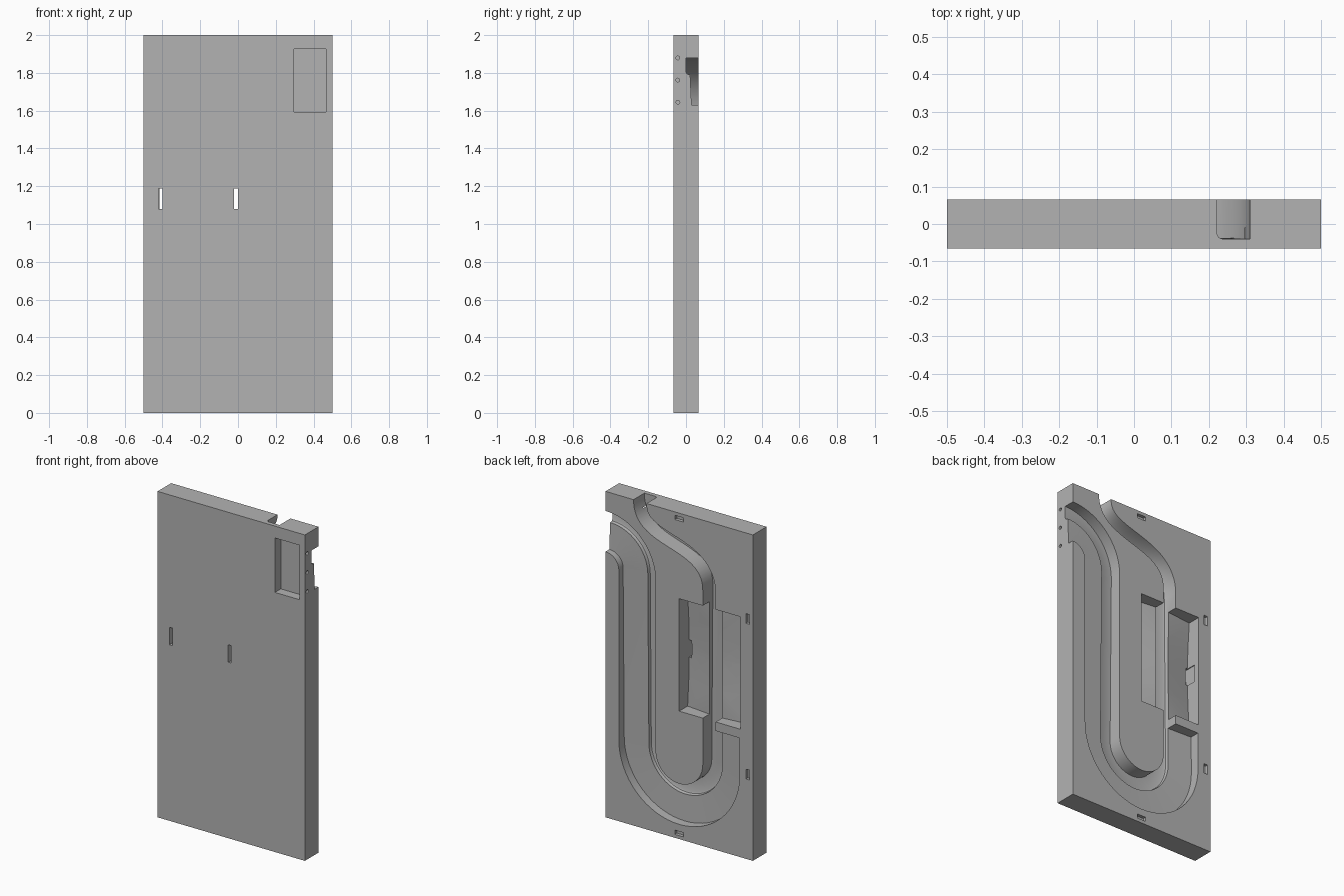
import bpy, bmesh, math
from mathutils import Vector

if "Cube" in bpy.data.objects:
    bpy.data.objects.remove(bpy.data.objects["Cube"])

BACK = 0.066          # half thickness of the panel

grey = bpy.data.materials.new("plain grey")
grey.diffuse_color = (0.45, 0.45, 0.45, 1)
grey.use_nodes = True
grey.node_tree.nodes["Principled BSDF"].inputs["Base Color"].default_value = grey.diffuse_color


def make(name, verts, faces):
    bm = bmesh.new()
    vs = [bm.verts.new(v) for v in verts]
    for f in faces:
        bm.faces.new([vs[i] for i in f])
    bmesh.ops.triangulate(bm, faces=[f for f in bm.faces if len(f.verts) == 4])
    bmesh.ops.recalc_face_normals(bm, faces=bm.faces)
    me = bpy.data.meshes.new(name)
    bm.to_mesh(me)
    bm.free()
    ob = bpy.data.objects.new(name, me)
    bpy.context.collection.objects.link(ob)
    return ob


def loft(name, rings):
    """Closed solid through a list of equal-sized rings."""
    n = len(rings[0])
    verts = [v for r in rings for v in r]
    faces = [[i * n + k, i * n + (k + 1) % n, (i + 1) * n + (k + 1) % n, (i + 1) * n + k]
             for i in range(len(rings) - 1) for k in range(n)]
    faces += [list(range(n)), list(range(len(verts) - n, len(verts)))]
    return make(name, verts, faces)


def box(name, x0, x1, y0, y1, z0, z1):
    return loft(name, [[(x0, y0, z), (x1, y0, z), (x1, y1, z), (x0, y1, z)] for z in (z0, z1)])


def arc(cx, cz, r, a0, a1, turn, n=24):
    """Points and tangents of an arc."""
    out = []
    for i in range(n + 1):
        a = math.radians(a0 + (a1 - a0) * i / n)
        p = Vector((cx + r * math.cos(a), cz + r * math.sin(a)))
        out.append((p, turn * Vector((-math.sin(a), math.cos(a)))))
    return out


def bezier(a, b, c, d, n=32):
    a, b, c, d = map(Vector, (a, b, c, d))
    out = []
    for i in range(n + 1):
        t = i / n
        u = 1 - t
        p = u**3 * a + 3 * u * u * t * b + 3 * u * t * t * c + t**3 * d
        out.append((p, (u * u * (b - a) + 2 * u * t * (c - b) + t * t * (d - c)).normalized()))
    return out


# Inner edge of the track: side exit, bend, U-turn, then S-curve to the top
up = Vector((0, 1))
path = [(Vector((0.55, 1.88)), Vector((-1, 0)))]
path += arc(0.5, 1.54, 0.34, 90, 180, 1)
path += arc(0, 0.5, 0.16, 0, -180, -1, 32)
path.append((Vector((-0.16, 0.73)), up))
wide_end = len(path)
path += bezier((-0.16, 1.57), (-0.16, 1.84), (0.31, 1.70), (0.31, 2.0))
path.append((Vector((0.31, 2.05)), up))

run = [0.0]
for (p, _), (q, _) in zip(path, path[1:]):
    run.append(run[-1] + (q - p).length)


def sweep(name, count, section):
    """Sweep a section whose floor sinks steadily along the path."""
    rings = []
    for (p, t), s in list(zip(path, run))[:count]:
        side = Vector((-t.y, t.x))
        floor = BACK - 0.066 - 0.04 * s / run[-1]
        ring = []
        for o, y in section(floor):
            q = p + side * o
            ring.append((q.x, y, q.y))
        rings.append(ring)
    return loft(name, rings)


cutters = [
    # deep groove with one rounded floor corner
    sweep("deep_groove", len(path), lambda f: [
        (0, 0.1), (0, f), (0.075, f), (0.084, f + 0.004), (0.088, f + 0.013), (0.088, 0.1)]),
    # wide shallow shelf beside it
    sweep("shelf", wide_end, lambda f: [(0.04, 0.1), (0.04, f + 0.02), (0.25, f + 0.03), (0.25, 0.1)]),
    # shallow front pocket
    box("front_pocket", 0.297, 0.465, -0.1, -0.009, 1.593, 1.927),
]

# Back recesses with floors falling to a narrow through slot
for xa, xb in ((-0.18, 0.0), (-0.23, -0.415)):
    rings = []
    for z, dip in ((0.785, 0.0), (0.96, 0.012), (1.135, 0.016), (1.31, 0.012), (1.475, 0.0)):
        rings.append([(xa, 0.1, z), (xa, BACK - 0.062, z), (xb, BACK - 0.082 - dip, z), (xb, 0.1, z)])
    cutters.append(loft("recess", rings))
for x in (-0.01, -0.41):
    cutters.append(box("through_slot", x - 0.01, x + 0.01, -0.1, 0.03, 1.08, 1.187))

# Small sockets around the back rim
for x, z, w, h in ((0, 1.966, 0.06, 0.026), (0, 0.034, 0.06, 0.026),
                   (-0.466, 1.475, 0.026, 0.06), (-0.466, 0.52, 0.026, 0.06)):
    cutters.append(box("rim_socket", x - w / 2, x + w / 2, BACK - 0.02, 0.1, z - h / 2, z + h / 2))

# Round holes from the side edge into the front pocket
for z in (1.645, 1.762, 1.879):
    cutters.append(loft("side_hole", [
        [(x, -0.043 + 0.01 * math.cos(k * math.tau / 16), z + 0.01 * math.sin(k * math.tau / 16))
         for k in range(16)] for x in (0.45, 0.55)]))

# Panel with everything cut out of it
panel = box("panel", -0.5, 0.5, -BACK, BACK, 0, 2)
panel.data.materials.append(grey)
bpy.context.view_layer.objects.active = panel
panel.select_set(True)
for c in cutters:
    c.hide_render = True
    m = panel.modifiers.new("cut", 'BOOLEAN')
    m.operation = 'DIFFERENCE'
    m.solver = 'EXACT'
    m.object = c
    bpy.ops.object.modifier_apply(modifier=m.name)
for c in cutters:
    bpy.data.objects.remove(c)
bpy.ops.object.shade_smooth_by_angle(angle=math.radians(30))
